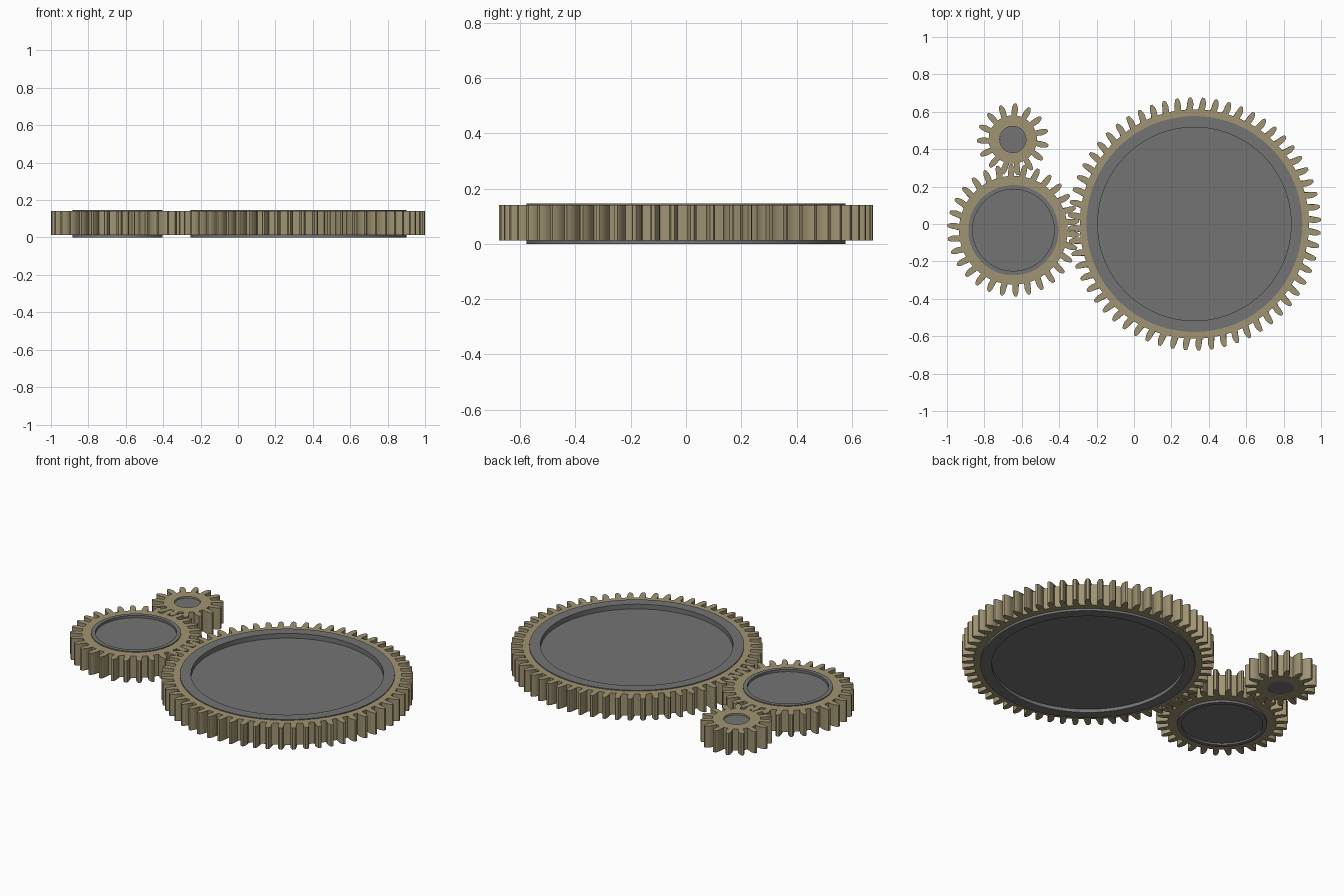
import bpy, bmesh, math

if "Cube" in bpy.data.objects:
    bpy.data.objects.remove(bpy.data.objects["Cube"])

MODULE = 0.0215            # tooth size shared by all gears
Z0, Z1 = 0.013, 0.141      # bottom and top of the toothed rings


def material(name, rgb):
    m = bpy.data.materials.new(name)
    m.diffuse_color = (*rgb, 1)
    m.use_nodes = True
    m.node_tree.nodes["Principled BSDF"].inputs["Base Color"].default_value = m.diffuse_color
    return m


BRASS = material("dull brass", (0.35, 0.295, 0.17))
GREY = material("dark grey", (0.175, 0.175, 0.175))


def make_object(name, bm, mat, centre):
    bmesh.ops.recalc_face_normals(bm, faces=bm.faces)
    me = bpy.data.meshes.new(name)
    bm.to_mesh(me)
    bm.free()
    me.materials.append(mat)
    ob = bpy.data.objects.new(name, me)
    ob.location = (*centre, 0)
    bpy.context.collection.objects.link(ob)
    bpy.ops.object.select_all(action='DESELECT')
    ob.select_set(True)
    bpy.context.view_layer.objects.active = ob
    bpy.ops.object.shade_smooth_by_angle(angle=math.radians(25))
    return ob


# half of one tooth: (height from pitch circle, half width), root to tip
TOOTH = [(-0.032, 0.0125), (-0.018, 0.0135), (-0.004, 0.0165),
         (0.010, 0.0150), (0.022, 0.0115), (0.0315, 0.0065)]


def toothed_ring(name, centre, teeth, phase, bore):
    pitch = MODULE * teeth / 2
    outline = []
    for i in range(teeth):
        a = math.radians(phase) + i * math.tau / teeth
        side = [(pitch + h, w / (pitch + h)) for h, w in TOOTH]
        outline += [(r, a - d) for r, d in side]
        outline += [(r, a + d) for r, d in reversed(side)]
        outline.append((pitch - 0.032, a + math.pi / teeth))
    bm = bmesh.new()

    def loop(pts, z):
        return [bm.verts.new((r * math.cos(a), r * math.sin(a), z)) for r, a in pts]

    # inner loop: evenly spaced so that angles never fold back
    n = len(outline)
    start = outline[0][1]
    inner = [(bore, start + k * math.tau / n) for k in range(n)]
    loops = [loop(outline, Z0), loop(outline, Z1), loop(inner, Z1), loop(inner, Z0)]
    for k in range(4):
        p, q = loops[k], loops[(k + 1) % 4]
        for j in range(n):
            bm.faces.new((p[j], p[(j + 1) % n], q[(j + 1) % n], q[j]))
    return make_object(name, bm, BRASS, centre)


def turned_disc(name, centre, profile, steps=96):
    # revolve (radius, height) points that start and end on the axis
    bm = bmesh.new()
    vs = [bm.verts.new((r, 0, z)) for r, z in profile]
    es = [bm.edges.new(pair) for pair in zip(vs, vs[1:])]
    bmesh.ops.spin(bm, geom=vs + es, cent=(0, 0, 0), axis=(0, 0, 1),
                   angle=math.tau, steps=steps, use_duplicate=False)
    bmesh.ops.remove_doubles(bm, verts=bm.verts, dist=1e-5)
    return make_object(name, bm, GREY, centre)


def rimmed_disc(name, centre, outer, inner, depth_top, depth_bottom):
    top, bot = 0.146, 0.0
    turned_disc(name, centre, [
        (0, bot + depth_bottom), (inner, bot + depth_bottom), (inner, bot),
        (outer, bot), (outer, top), (inner, top),
        (inner, top - depth_top), (0, top - depth_top)])


# large gear
LARGE = (0.323, 0.0)
toothed_ring("large_gear_teeth", LARGE, 60, 1.95, 0.57)
rimmed_disc("large_gear_hub", LARGE, 0.577, 0.517, 0.028, 0.02)

# medium gear
MEDIUM = (-0.645, -0.033)
toothed_ring("medium_gear_teeth", MEDIUM, 30, 7.95, 0.235)
rimmed_disc("medium_gear_hub", MEDIUM, 0.241, 0.218, 0.014, 0.01)

# small gear with sunken core
SMALL = (-0.648, 0.452)
toothed_ring("small_gear_teeth", SMALL, 15, 14.1, 0.07)
turned_disc("small_gear_core", SMALL,
            [(0, Z0 + 0.004), (0.07, Z0 + 0.004), (0.07, Z1 - 0.01), (0, Z1 - 0.01)], 48)
